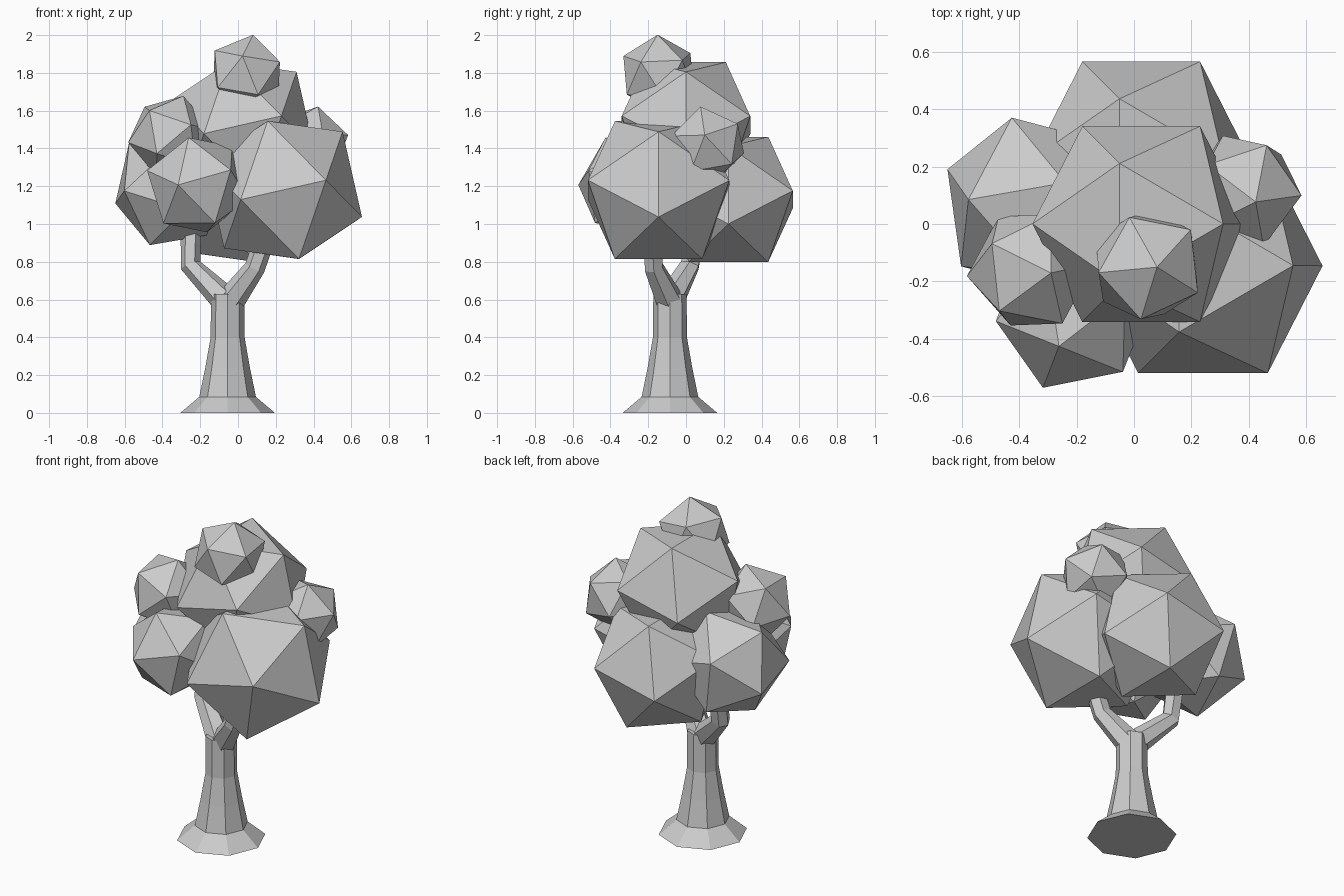
import bpy, bmesh, math
from mathutils import Vector, Matrix

if "Cube" in bpy.data.objects:
    bpy.data.objects.remove(bpy.data.objects["Cube"])

grey = bpy.data.materials.new("plain grey")
grey.use_nodes = True
COLOUR = (0.6, 0.6, 0.6, 1)
grey.diffuse_color = COLOUR
grey.node_tree.nodes["Principled BSDF"].inputs["Base Color"].default_value = COLOUR


def finish(name, bm):
    mesh = bpy.data.meshes.new(name)
    bmesh.ops.recalc_face_normals(bm, faces=bm.faces)
    bm.to_mesh(mesh)
    bm.free()
    mesh.materials.append(grey)
    obj = bpy.data.objects.new(name, mesh)
    bpy.context.collection.objects.link(obj)
    return obj


def clump(name, centre, radius, pole, neighbour):
    """Faceted leaf ball: one corner points along pole, the next towards neighbour."""
    z = Vector(pole).normalized()
    y = z.cross(Vector(neighbour)).normalized()
    x = y.cross(z)
    turn = Matrix((x, y, z)).transposed().to_4x4()
    bm = bmesh.new()
    bmesh.ops.create_icosphere(bm, subdivisions=1, radius=radius,
                               matrix=Matrix.Translation(centre) @ turn)
    return finish(name, bm)


def limb(name, path, radii, sides):
    """Faceted tube through the path, with a radius at each point."""
    bm = bmesh.new()
    pts = [Vector(p) for p in path]
    rings = []
    for i, (p, r) in enumerate(zip(pts, radii)):
        ahead = pts[min(i + 1, len(pts) - 1)] - p
        behind = p - pts[max(i - 1, 0)]
        t = (ahead.normalized() + behind.normalized()).normalized()
        u = Vector((0, 1, 0)).cross(t).normalized()
        v = t.cross(u)
        rings.append([bm.verts.new(p + r * (u * math.cos(a) + v * math.sin(a)))
                      for a in (math.tau * k / sides for k in range(sides))])
    for low, high in zip(rings, rings[1:]):
        for k in range(sides):
            n = (k + 1) % sides
            bm.faces.new((low[k], low[n], high[n], high[k]))
    bm.faces.new(rings[0])
    bm.faces.new(rings[-1])
    return finish(name, bm)


# Trunk with flared foot
tx, ty = -0.055, -0.085
limb("trunk", [(tx, ty, z) for z in (0, 0.085, 0.24, 0.4, 0.63)],
     [0.25, 0.15, 0.118, 0.09, 0.088], 8)

# Forked branches
limb("right_branch", [(-0.07, -0.08, 0.6), (-0.25, 0.02, 0.78), (-0.25, 0.06, 1.0)],
     [0.075, 0.055, 0.055], 6)
limb("left_branch", [(-0.035, -0.09, 0.6), (0.09, -0.17, 0.77), (0.15, -0.18, 0.95)],
     [0.075, 0.055, 0.055], 6)

# Large leaf clumps sharing one orientation
tilt = ((-0.075, 0.21, 0.33), (-0.075, -0.21, 0.33))
clump("front_left_leaves", (0.24, -0.145, 1.18), 0.44, *tilt)
clump("crown_leaves", (0.025, 0, 1.525), 0.4, *tilt)
clump("back_leaves", (0.025, 0.225, 1.13), 0.4, *tilt)

# Medium leaf clumps
clump("right_leaves", (-0.353, 0.069, 1.189), 0.33, (-0.222, 0.016, 0.241), (-0.297, 0.121, -0.079))
clump("front_right_leaves", (-0.213, -0.31, 1.207), 0.28, (-0.1, -0.25, 0), (-0.05, -0.12, 0.26))

# Small leaf clumps
clump("top_leaves", (0.045, -0.145, 1.795), 0.21, (0.035, -0.005, 0.205), (-0.025, -0.185, 0.07))
clump("small_left_leaves", (0.38, 0.115, 1.42), 0.21, (0.04, -0.035, 0.185), (0.205, -0.01, 0.02))
clump("small_right_leaves", (-0.36, -0.16, 1.465), 0.225, (0.07, -0.01, 0.21), (0.12, -0.195, 0.075))
